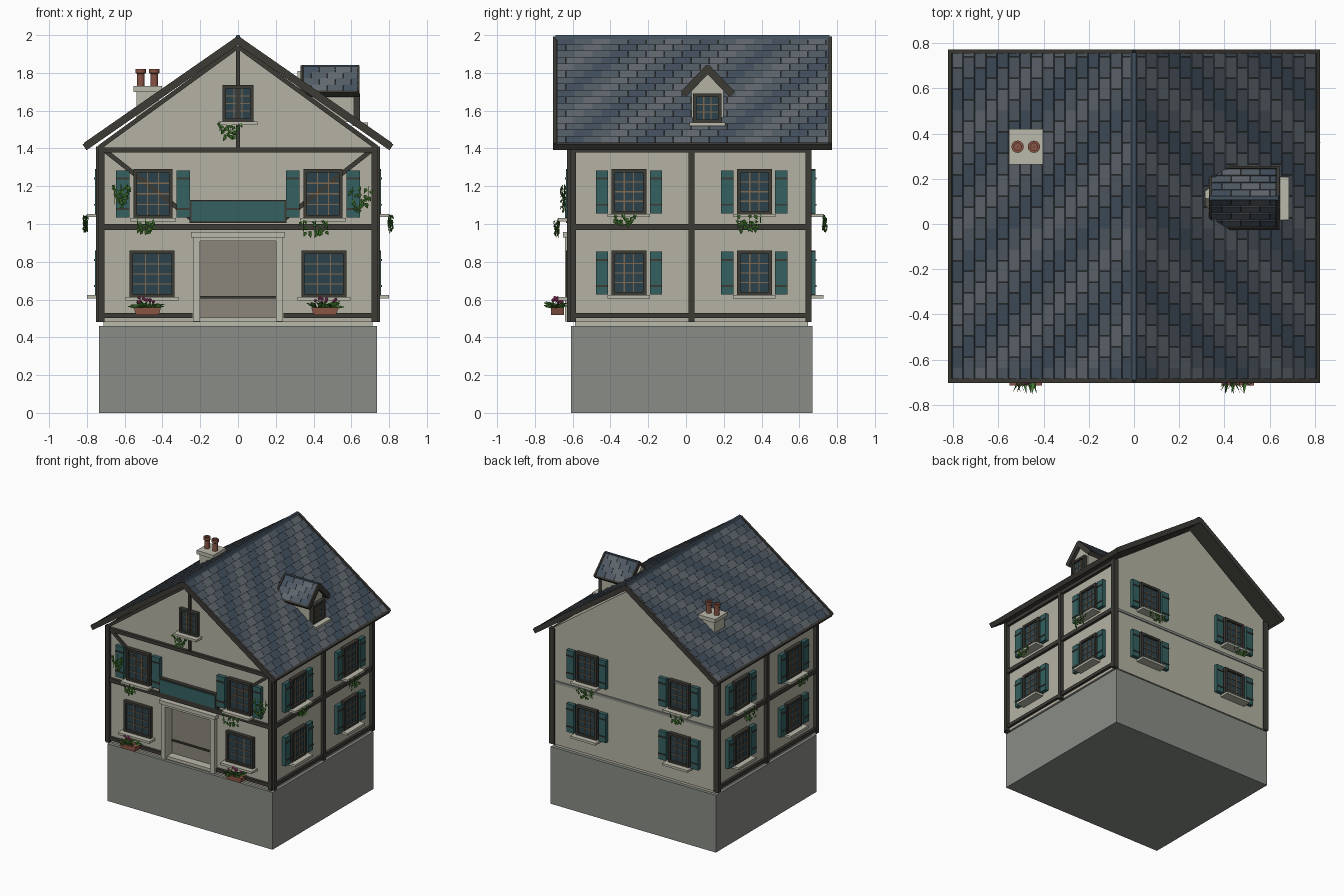
import bpy, bmesh, math, random
from mathutils import Matrix, Vector

if "Cube" in bpy.data.objects:
    bpy.data.objects.remove(bpy.data.objects["Cube"])

random.seed(4)
COL = dict(wall=(.46, .45, .37), stone=(.25, .265, .24), trim=(.5, .49, .41), wood=(.045, .043, .036),
           teal=(.035, .12, .12), glass=(.025, .055, .07), muntin=(.2, .14, .08), clay=(.25, .09, .06),
           leaf=(.06, .2, .03), flower=(.5, .05, .2), door=(.26, .24, .2),
           slate_a=(.055, .08, .11), slate_b=(.085, .105, .13), slate_c=(.12, .14, .16))
MAT = {}
for k, c in COL.items():
    MAT[k] = bpy.data.materials.new(k)
    MAT[k].diffuse_color = (*c, 1)

parts = {}   # name -> (bmesh, material): every part gathers its pieces here
I = Matrix.Identity(4)


def part(name, mat):
    return parts.setdefault(name, (bmesh.new(), mat))[0]


def box(name, mat, lo, hi, M=I):
    lo, hi = Vector(lo), Vector(hi)
    bmesh.ops.create_cube(part(name, mat), size=1, matrix=M @ Matrix.Translation((lo + hi) / 2)
                          @ Matrix.Diagonal((*(hi - lo), 1)))


def prism(name, mat, prof, y0, y1, M=I):
    bm = part(name, mat)
    a, b = ([bm.verts.new(M @ Vector((x, y, z))) for x, z in prof] for y in (y0, y1))
    bm.faces.new(a)
    bm.faces.new(b[::-1])
    for i in range(len(a)):
        j = (i + 1) % len(a)
        bm.faces.new((a[j], a[i], b[i], b[j]))


def beam(name, mat, p, q, w, y0, y1, M=I):
    """Bar between two (x, z) points, of width w, between two depths."""
    p, q = Vector(p), Vector(q)
    d = (q - p).normalized() * w / 2
    n = Vector((-d.y, d.x))
    prism(name, mat, [p + n, p - n, q - n, q + n], y0, y1, M)


# Wall frames: local x runs along the wall, local -y points out of it
def wall(deg, loc):
    return Matrix.Translation(loc) @ Matrix.Rotation(math.radians(deg), 4, 'Z')


FRONT, BACK = wall(0, (0, -.605, 0)), wall(180, (0, .655, 0))
RIGHT, LEFT = wall(90, (.728, 0, 0)), wall(-90, (-.728, 0, 0))

# Foundation and walls, with a recessed doorway in the front layer
box('foundation', 'stone', (-.735, -.61, 0), (.735, .67, .46))
box('plinth', 'trim', (-.712, -.587, .46), (.712, .645, .48))
right_half = [(.728, .48), (.728, 1.41), (0, 1.93)]
left_half = [(-.728, 1.41), (-.728, .48)]
prism('walls', 'wall', right_half + left_half, -.54, .655)
prism('front_wall', 'wall', [(.2, .92), (.2, .48)] + right_half + left_half + [(-.2, .48), (-.2, .92)], -.605, -.54)

# Timber frame
for M, posts in ((FRONT, (-.722, .722)), (RIGHT, (-.598, .03, .648)), (LEFT, (.598, -.03, -.648))):
    a, b = min(posts), max(posts)
    for x in posts:
        box('timber_posts', 'wood', (x - .016, -.025, .48), (x + .016, .02, 1.41), M)
    for z, h in ((.985, .016), (1.392, .014)):
        box('timber_beams', 'wood', (a, -.022, z - h), (b, .02, z + h), M)
    for u, v in (((a, -.24), (.24, b)) if M is FRONT else ((a, b),)):
        box('timber_beams', 'wood', (u, -.02, .502), (v, .02, .528), M)
box('rear_band', 'stone', (-.72, -.008, .975), (.72, .01, .995), BACK)
box('gable_post', 'wood', (-.01, -.018, 1.4), (.01, .01, 1.94), FRONT)
for s in (-1, 1):
    beam('front_braces', 'wood', (s * .7, 1.385), (s * .25, 1.03), .024, -.014, .01, FRONT)
    beam('gable_rakes', 'wood', (s * .735, 1.405), (0, 1.94), .024, -.022, .01, FRONT)

# Doorway surround and sign board
box('door', 'door', (-.2, .055, .48), (.2, .07, .92), FRONT)
box('door_rail', 'wood', (-.2, .045, .605), (.2, .06, .618), FRONT)
box('door_step', 'trim', (-.2, -.01, .48), (.2, .06, .505), FRONT)
for s in (-1, 1):
    x0, x1 = sorted((s * .2, s * .238))
    box('door_pillars', 'trim', (x0, -.035, .485), (x1, .03, .93), FRONT)
box('door_lintel', 'trim', (-.25, -.045, .928), (.25, .02, .957), FRONT)
box('door_lintel', 'trim', (-.225, -.035, .91), (.225, .01, .928), FRONT)
box('sign_frame', 'wood', (-.258, -.03, 1.005), (.258, .01, 1.128), FRONT)
box('sign_board', 'teal', (-.246, -.036, 1.015), (.246, 0, 1.118), FRONT)


# Windows
def window(M, x, z0, z1, w, shutters=None, sill=.02, cols=3, rows=4):
    h, t = w / 2, .018
    box('window_glass', 'glass', (x - h + t, -.012, z0 + t), (x + h - t, .01, z1 - t), M)
    for s in (-1, 1):
        a, b = sorted((x + s * h, x + s * (h - t)))
        box('window_frames', 'wood', (a, -.03, z0), (b, .01, z1), M)
    for a, b in ((z0, z0 + t), (z1 - t, z1)):
        box('window_frames', 'wood', (x - h, -.03, a), (x + h, .01, b), M)
    for i in range(1, cols):
        u = x - h + t + (w - 2 * t) * i / cols
        box('window_muntins', 'muntin', (u - .003, -.018, z0 + t), (u + .003, 0, z1 - t), M)
    for i in range(1, rows):
        v = z0 + t + (z1 - z0 - 2 * t) * i / rows
        box('window_muntins', 'muntin', (x - h + t, -.017, v - .003), (x + h - t, 0, v + .003), M)
    box('window_sills', 'trim', (x - h - sill, -.072, z0 - .016), (x + h + sill, .01, z0 + .002), M)
    if shutters:
        gap, sw = shutters
        for s in (-1, 1):
            a, b = sorted((x + s * (h + gap), x + s * (h + gap + sw)))
            box('shutters', 'teal', (a, -.03, z0 + .004), (b, .01, z1 - .006), M)
            for z in (z0 + .05, z1 - .05):
                box('shutter_bars', 'wood', (a, -.035, z - .005), (b, -.02, z + .005), M)


for s in (-1, 1):
    window(FRONT, s * .455, .612, .86, .24)
    window(FRONT, s * .45, 1.03, 1.29, .205, (.022, .072))
    for z in (.622, 1.052):
        window(BACK, s * .41, z, z + .238, .185, (.018, .065))
window(FRONT, 0, 1.54, 1.735, .165)
for M, s in ((RIGHT, 1), (LEFT, -1)):
    for y in (-.302, .362):
        for z in (.622, 1.052):
            window(M, s * y, z, z + .238, .185, (.018, .065))


# Tiled roof slopes: local x along the ridge, y down the slope, z outwards
def slope(name, origin, along, down, length, run, rows, tile, edge, far_edge=True):
    a, d = Vector(along), Vector(down).normalized()
    n = a.cross(d)
    n = n if n.z > 0 else -n
    M = Matrix.Translation(origin) @ Matrix((a, d, n)).transposed().to_4x4()
    box(name + '_deck', 'wood', (0, 0, -.024), (length, run, -.004), M)
    rh = run / rows
    tilt = Matrix.Rotation(-.12, 4, 'X')
    for r in range(rows):
        x, c = -tile / 2 * (r % 2), 0
        while x < length - .002:
            x0, x1 = max(x, 0), min(x + tile, length)
            k = 'abcb'[((c * 2 + r) // 2) % 4]
            T = M @ Matrix.Translation((0, r * rh, 0)) @ tilt
            box(name + '_slates_' + k, 'slate_' + k, (x0 + .001, 0, -.006), (x1 - .001, rh + .004, .009), T)
            x, c = x + tile, c + 1
    for u, v in ((-edge, 0), (length, length + edge)):
        box(name + '_edges', 'wood', (u, 0, -.028), (v, run + edge / 2, .012), M)
    box(name + '_edges', 'wood', (-edge, run, -.028), (length + edge, run + edge, .008), M)


for s in (-1, 1):
    slope('roof', (0, -.685, 1.982), (0, 1, 0), (s * .82, 0, -.57), 1.44, .978, 16, .095, .018)
    slope('dormer_roof', (.345, .115, 1.832), (1, 0, 0), (0, s * .135, -.14), .285, .182, 4, .085, .014)
prism('roof_ridge', 'slate_a', [(-.018, 1.975), (.018, 1.975), (.008, 2), (-.008, 2)], -.69, .76)

# Dormer
DORMER = wall(90, (.615, .113, 0))
prism('dormer_body', 'wall', [(-.085, 1.54), (.085, 1.54), (.085, 1.71), (0, 1.81), (-.085, 1.71)], 0, .3, DORMER)
window(DORMER, 0, 1.535, 1.69, .15, cols=3, rows=3)
box('dormer_ridge', 'slate_a', (.335, .106, 1.826), (.64, .124, 1.842))

# Chimney with two turned pots
box('chimney_stack', 'trim', (-.538, .278, 1.5), (-.418, .408, 1.7))
box('chimney_cap', 'trim', (-.553, .263, 1.7), (-.403, .42, 1.73))
bm = part('chimney_pots', 'clay')
for x in (-.515, -.443):
    pts = [(.02, 1.725), (.02, 1.795), (.027, 1.8), (.027, 1.82), (.016, 1.82), (.016, 1.77), (.001, 1.77)]
    vs = [bm.verts.new((x + r, .342, z)) for r, z in pts]
    es = [bm.edges.new(e) for e in zip(vs, vs[1:])]
    bmesh.ops.spin(bm, geom=vs + es, cent=(x, .342, 0), axis=(0, 0, 1), angle=2 * math.pi, steps=20)
bmesh.ops.remove_doubles(bm, verts=bm.verts, dist=.0005)


# Foliage
def leaf(name, M, p, d, w):
    bm = part(name, 'leaf')
    p, d = Vector(p), Vector(d)
    side = d.cross(Vector((0, -1, .3))).normalized() * w
    up = Vector((0, -.006, .004))
    a, b, c, e = (bm.verts.new(M @ v) for v in (p, p + d * .4 + side + up, p + d, p + d * .4 - side + up))
    bm.faces.new((a, b, c))
    bm.faces.new((a, c, e))


def ivy(M, x, z, w, h, out=-.075):
    for i in range(3):
        u = x + w * (i - 1) * .35
        box('ivy_stems', 'leaf', (u - .002, out, z - h * random.uniform(.5, .95)), (u + .002, out + .004, z), M)
    for i in range(26):
        t = random.random()
        p = (x + random.uniform(-.5, .5) * w * (1 - .5 * t), out + random.uniform(-.012, .012), z - t * h)
        leaf('ivy_leaves', M, p, (random.uniform(-.02, .02), random.uniform(-.012, .004), -random.uniform(.016, .028)), .011)


for x, z, w, h, o in ((-.05, 1.54, .13, .08, -.07), (-.49, 1.03, .12, .07, -.075), (.41, 1.02, .18, .07, -.075),
                      (-.62, 1.21, .1, .12, -.04), (.65, 1.2, .12, .13, -.04)):
    ivy(FRONT, x, z, w, h, o)
for M, s in ((RIGHT, 1), (LEFT, -1)):
    ivy(M, s * -.325, 1.05, .14, .05)
    ivy(M, s * .335, 1.05, .17, .08)
ivy(BACK, .42, 1.05, .14, .06)
ivy(BACK, -.39, 1.05, .17, .08)

# Flower boxes
for x in (-.48, .46):
    prism('flower_boxes', 'clay', [(x - .06, .518), (x + .06, .518), (x + .072, .558), (x - .072, .558)], -.715, -.645)
    for i in range(34):
        a = random.uniform(0, 2 * math.pi)
        px = x + random.uniform(-.05, .05)
        leaf('flower_leaves', I, (px, -.68, .555),
             (math.cos(a) * .06, math.sin(a) * .075, random.uniform(.005, .04)), .009)
    for i in range(11):
        bmesh.ops.create_icosphere(part('flowers', 'flower'), subdivisions=1, radius=.009, matrix=Matrix.Translation(
            (x + random.uniform(-.06, .06), -.68 + random.uniform(-.03, .03), random.uniform(.585, .612))))

# Turn the gathered pieces into objects
for name, (bm, mat) in parts.items():
    if 'leaves' not in name:
        bmesh.ops.recalc_face_normals(bm, faces=bm.faces)
    me = bpy.data.meshes.new(name)
    bm.to_mesh(me)
    bm.free()
    me.materials.append(MAT[mat])
    ob = bpy.data.objects.new(name, me)
    bpy.context.collection.objects.link(ob)
    if name == 'chimney_pots':
        bpy.context.view_layer.objects.active = ob
        ob.select_set(True)
        bpy.ops.object.shade_smooth_by_angle()

for m in bpy.data.materials:
    if m.users and not m.is_grease_pencil:
        m.use_nodes = True
        m.node_tree.nodes["Principled BSDF"].inputs["Base Color"].default_value = m.diffuse_color
